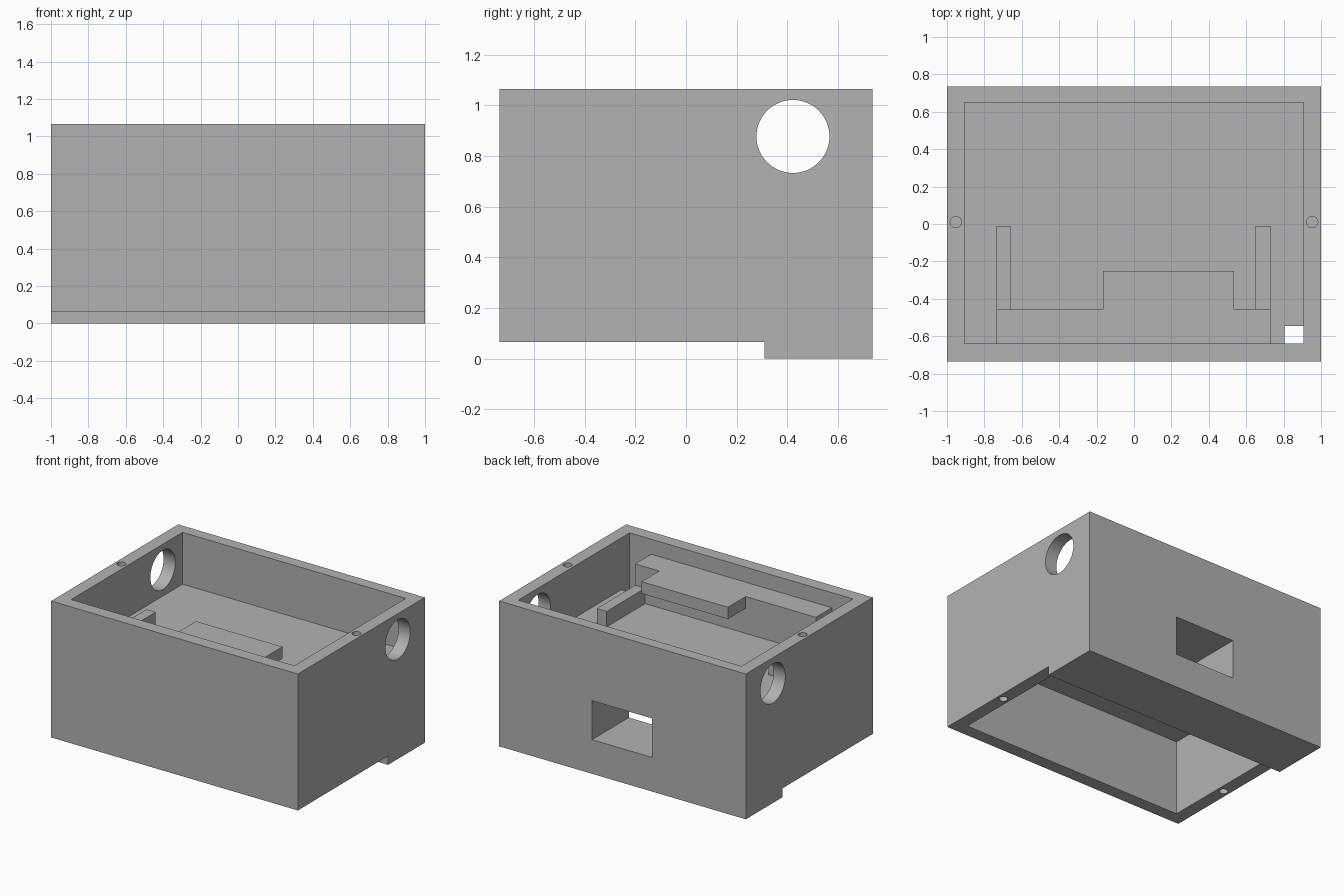
import bpy
import bmesh
from math import pi, radians
from mathutils import Matrix, Vector

cube = bpy.data.objects.get("Cube")
if cube:
    bpy.data.objects.remove(cube, do_unlink=True)

grey = bpy.data.materials.new("plain grey")
grey.use_nodes = True
grey.diffuse_color = (0.448, 0.448, 0.448, 1)
grey.node_tree.nodes["Principled BSDF"].inputs["Base Color"].default_value = grey.diffuse_color


def finish(name, bm):
    bmesh.ops.recalc_face_normals(bm, faces=bm.faces)
    mesh = bpy.data.meshes.new(name)
    bm.to_mesh(mesh)
    bm.free()
    mesh.materials.append(grey)
    ob = bpy.data.objects.new(name, mesh)
    bpy.context.collection.objects.link(ob)
    return ob


def box(name, x, y, z):
    bm = bmesh.new()
    bmesh.ops.create_cube(bm, size=1)
    for v in bm.verts:
        v.co = Vector([(a + b) / 2 + c * (b - a) for c, (a, b) in zip(v.co, (x, y, z))])
    return finish(name, bm)


def cylinder(name, centre, radius, length, sides, along_x=False):
    bm = bmesh.new()
    turn = Matrix.Rotation(pi / 2, 4, "Y") if along_x else Matrix()
    bmesh.ops.create_cone(bm, cap_ends=True, segments=sides, radius1=radius, radius2=radius,
                          depth=length, matrix=Matrix.Translation(centre) @ turn)
    return finish(name, bm)


def prism(name, points, axis, start, end):
    """Extrude a flat outline along one axis."""
    bm = bmesh.new()
    verts = []
    for p in points:
        co = list(p)
        co.insert(axis, start)
        verts.append(bm.verts.new(co))
    face = bm.faces.new(verts)
    out = bmesh.ops.extrude_face_region(bm, geom=[face])
    shift = Vector((0, 0, 0))
    shift[axis] = end - start
    bmesh.ops.translate(bm, vec=shift, verts=[g for g in out["geom"] if isinstance(g, bmesh.types.BMVert)])
    return finish(name, bm)


def carve(target, cutter):
    mod = target.modifiers.new(cutter.name, "BOOLEAN")
    mod.operation = "DIFFERENCE"
    mod.solver = "EXACT"
    mod.object = cutter
    cutter.hide_render = True
    bpy.context.view_layer.objects.active = target
    bpy.ops.object.modifier_apply(modifier=mod.name)
    bpy.data.objects.remove(cutter, do_unlink=True)


# Main dimensions
W, D, TOP, STEP = 1.0, 0.735, 1.065, 0.065
FLOOR, CEILING, LEG = 0.685, 0.615, 0.31
INNER = 0.905

# Housing with a deeper rear foot
housing = prism("housing", [(-D, STEP), (LEG, STEP), (LEG, 0), (D, 0), (D, TOP), (-D, TOP)], 0, -W, W)

# Upper tray, lower chamber, rear window and cable slot
carve(housing, box("upper_tray", (-INNER, INNER), (-0.64, 0.65), (FLOOR, 1.3)))
carve(housing, box("lower_chamber", (-INNER, INNER), (-0.64, LEG), (-0.2, CEILING)))
carve(housing, box("rear_window", (-0.24, 0.247), (0.2, 0.9), (0.25, 0.536)))
carve(housing, box("cable_slot", (0.805, INNER), (-0.64, -0.545), (0.5, 0.8)))

# Round side ports
carve(housing, cylinder("side_ports", (0, 0.422, 0.877), 0.144, 2.4, 64, True))

# Blind screw holes in the upper and lower rims
for x in (-0.953, 0.953):
    carve(housing, cylinder("upper_screw_hole", (x, 0.01, TOP), 0.03, 0.4, 24))
    carve(housing, cylinder("lower_screw_hole", (x, -0.213, STEP), 0.03, 0.4, 24))

bpy.ops.object.select_all(action="DESELECT")
housing.select_set(True)
bpy.context.view_layer.objects.active = housing
bpy.ops.object.shade_smooth_by_angle(angle=radians(30))

# Front ledge with an overhanging tongue
box("ledge", (-0.735, 0.73), (-0.65, -0.455), (FLOOR - 0.01, 0.955))
box("ledge_tongue", (-0.165, 0.535), (-0.465, -0.25), (0.868, 0.955))

# Low rails on the tray floor
for name, x in (("right_rail", (-0.735, -0.66)), ("left_rail", (0.65, 0.73))):
    box(name, x, (-0.465, -0.01), (FLOOR - 0.01, 0.798))
